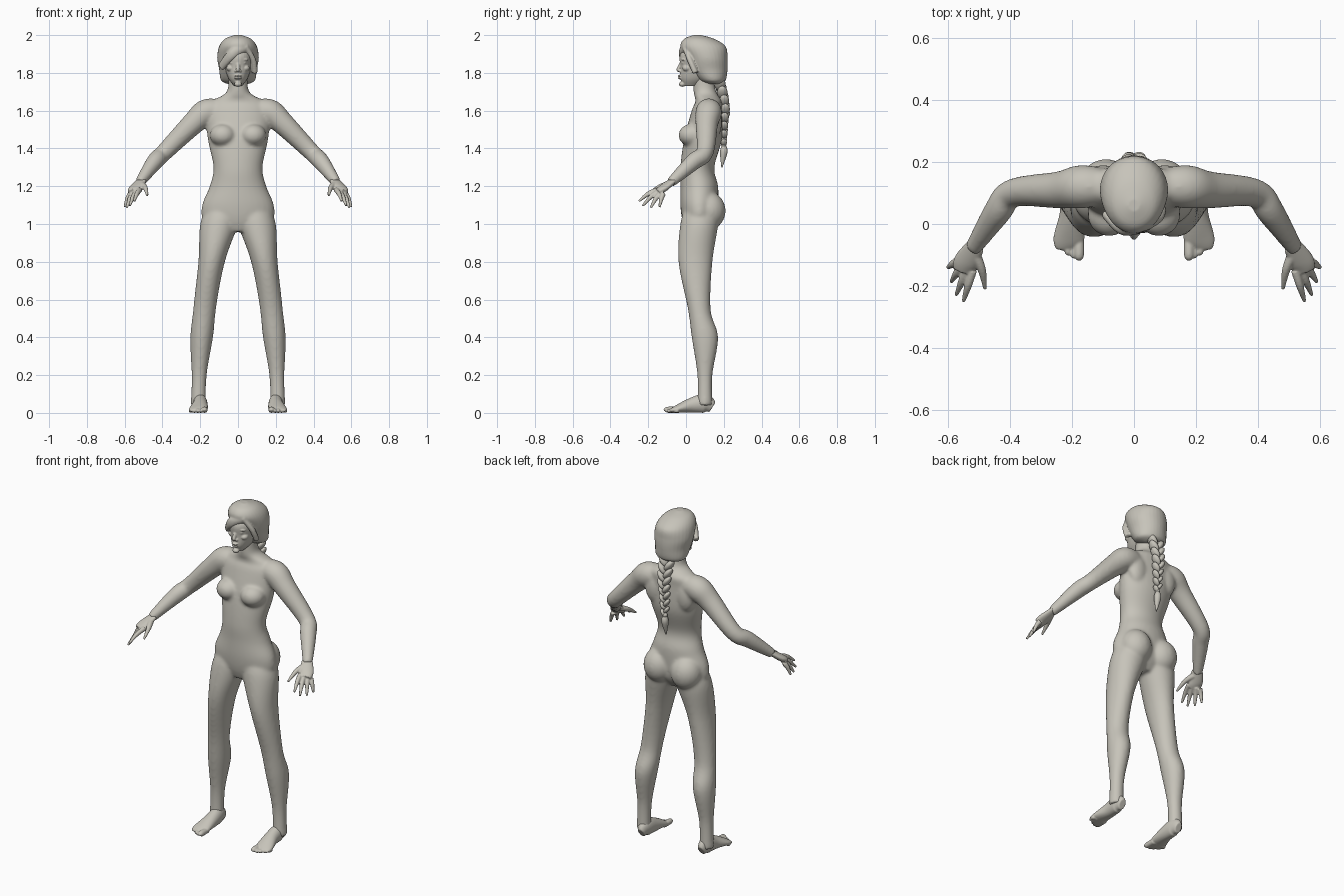
import bpy
import bmesh
from math import cos, sin, pi, radians
from mathutils import Matrix, Vector

cube = bpy.data.objects.get("Cube")
if cube:
    bpy.data.objects.remove(cube, do_unlink=True)

SIDES = {"left": 1, "right": -1}
clay = bpy.data.materials.new("warm_grey_clay")
clay.use_nodes = True
clay.diffuse_color = (.57, .55, .49, 1)
shader = clay.node_tree.nodes["Principled BSDF"]
shader.inputs["Base Color"].default_value = clay.diffuse_color


def refine(points, steps=6):
    """Pass a smooth curve through rows of numbers."""
    rows = [Vector(point) for point in points]
    rows = [rows[0], *rows, rows[-1]]
    result = []
    for before, start, end, after in zip(rows, rows[1:], rows[2:], rows[3:]):
        leave, arrive = (end - before) / 2, (after - start) / 2
        for step in range(steps):
            t = step / steps
            blend = t * t * (3 - 2 * t)
            result.append(start.lerp(end, blend)
                          + leave * (t * (1 - t) ** 2)
                          - arrive * (t * t * (1 - t)))
    result.append(rows[-1])
    return result


def skin(bm, centres, widths, depths, side, count=32):
    """Close a stack of elliptical rings into a solid."""
    loops = []
    for centre, width, depth in zip(centres, widths, depths):
        loop = []
        for corner in range(count):
            angle = 2 * pi * corner / count
            point = centre + width * cos(angle) + depth * sin(angle)
            loop.append(bm.verts.new((side * point.x, point.y, point.z)))
        loops.append(loop)
    for low, high in zip(loops, loops[1:]):
        for corner in range(count):
            previous = corner - 1
            bm.faces.new((low[previous], low[corner], high[corner], high[previous]))
    bm.faces.new(loops[0])
    bm.faces.new(loops[-1])


def stack(bm, sections, side=1, lean=lambda height: 0):
    """Loft level sections: height, y, half width, half depth."""
    rows = refine(sections)
    centres = [Vector((lean(z), y, z)) for z, y, width, depth in rows]
    widths = [Vector((width, 0, 0)) for z, y, width, depth in rows]
    depths = [Vector((0, depth, 0)) for z, y, width, depth in rows]
    skin(bm, centres, widths, depths, side)


def tube(bm, points, side=1, flat=1.0, grounded=False):
    """Loft along a path of x, y, z, radius; grounded tubes rest on the floor."""
    rows = refine(points)
    centres = [row.to_3d() for row in rows]
    widths, depths = [], []
    for index, row in enumerate(rows):
        ahead = centres[min(index + 1, len(rows) - 1)]
        behind = centres[max(index - 1, 0)]
        along = (ahead - behind).normalized()
        across = along.cross(Vector((0, 0, 1))).normalized()
        thickness = row.z if grounded else row.w * flat
        widths.append(across * row.w)
        depths.append(across.cross(along) * thickness)
    skin(bm, centres, widths, depths, side)


def blob(bm, centre, radii, tilt=0.0):
    """Ellipsoid, tilted about the y axis."""
    matrix = Matrix.Translation(centre) @ Matrix.Rotation(tilt, 4, "Y") @ Matrix.Diagonal((*radii, 1))
    bmesh.ops.create_uvsphere(bm, u_segments=24, v_segments=16, radius=1, matrix=matrix)


def finish(bm, name, voxel=None, smooth=3):
    """Turn the solids into one smooth object, merged if a voxel size is given."""
    bmesh.ops.recalc_face_normals(bm, faces=bm.faces)
    for face in bm.faces:
        face.smooth = True
    mesh = bpy.data.meshes.new(name)
    bm.to_mesh(mesh)
    bm.free()
    mesh.materials.append(clay)
    obj = bpy.data.objects.new(name, mesh)
    bpy.context.scene.collection.objects.link(obj)
    if voxel:
        remesh = obj.modifiers.new("merge", "REMESH")
        remesh.mode = "VOXEL"
        remesh.voxel_size = voxel
        remesh.use_smooth_shade = True
        relax = obj.modifiers.new("relax", "SMOOTH")
        relax.factor = .5
        relax.iterations = smooth


def leg_line(height):
    """Legs spread outward towards the floor."""
    return .21 - .11 * height ** 2


# Body: torso and neck, then bust, seat, shoulder blades, arms and legs
body = bmesh.new()
stack(body, [(.96, .06, .07, .06), (1.02, .07, .18, .09), (1.1, .07, .19, .1),
             (1.2, .07, .15, .1), (1.3, .06, .13, .09), (1.45, .09, .16, .1),
             (1.6, .11, .17, .08), (1.65, .12, .14, .07), (1.7, .1, .06, .06),
             (1.8, .09, .05, .05)])
for side in SIDES.values():
    blob(body, (side * .08, .03, 1.47), (.07, .07, .06))
    blob(body, (side * .09, .12, 1.07), (.09, .09, .1))
    blob(body, (side * .1, .15, 1.54), (.06, .04, .09))
    tube(body, [(.1, .12, 1.6, .06), (.17, .12, 1.59, .07), (.24, .11, 1.53, .06),
                (.39, .1, 1.38, .046), (.44, .04, 1.33, .045), (.52, -.08, 1.22, .027)], side)
    stack(body, [(.04, .1, .04, .04), (.2, .1, .04, .04), (.4, .1, .06, .07),
                 (.55, .07, .06, .06), (.8, .05, .07, .09), (1, .07, .1, .1),
                 (1.1, .08, .08, .08)], side, leg_line)
finish(body, "body", .008, 12)

for label, side in SIDES.items():
    # Hand: palm, thumb and a fan of four fingers
    hand = bmesh.new()
    tube(hand, [(.51, -.07, 1.23, .03), (.54, -.12, 1.19, .04), (.55, -.15, 1.17, .035)], side, .5)
    tube(hand, [(.51, -.1, 1.21, .017), (.49, -.15, 1.19, .013), (.48, -.21, 1.15, .006)], side)
    for finger in range(4):
        spread = finger / 3
        knuckle = Vector((.52, -.15, 1.18)).lerp(Vector((.57, -.12, 1.16)), spread)
        tip = Vector((.55, -.25, 1.12)).lerp(Vector((.6, -.14, 1.09)), spread)
        tip += (tip - knuckle) * sin(pi * spread) / 4
        middle = knuckle.lerp(tip, .5) + Vector((0, 0, .01))
        tube(hand, [(*knuckle, .014), (*middle, .012), (*tip, .006)], side)
    finish(hand, label + "_hand", .004)

    # Foot: heel, arch and five toes
    foot = bmesh.new()
    tube(foot, [(.2, .14, .03, .02), (.2, .1, .05, .035), (.2, .03, .04, .04),
                (.21, -.05, .02, .05), (.21, -.08, .01, .04)], side, grounded=True)
    for toe in range(5):
        radius = .011 if toe else .016
        across = .177 + .018 * toe
        reach = .003 * toe ** 2 - .11
        tube(foot, [(across, -.04, radius, radius), (across, reach + .01, radius, radius),
                    (across, reach, radius / 2, radius / 2)], side, grounded=True)
    finish(foot, label + "_foot", .004)

# Head: skull and jaw, then nose, lips, chin, nostrils, brows, eyes and cheeks
head = bmesh.new()
stack(head, [(1.73, .03, .02, .04), (1.77, .05, .05, .08), (1.83, .07, .07, .1),
             (1.9, .08, .08, .11), (1.97, .08, .04, .05)])
tube(head, [(0, -.01, 1.87, .01), (0, -.03, 1.84, .01), (0, -.04, 1.815, .012)])
blob(head, (0, -.04, 1.815), (.01, .01, .01))
for lip in (1.772, 1.784):
    blob(head, (0, -.03, lip), (.02, .013, .006))
blob(head, (0, -.02, 1.74), (.02, .017, .014))
for side in SIDES.values():
    blob(head, (side * .012, -.03, 1.81), (.008, .01, .007))
    blob(head, (side * .03, -.01, 1.872), (.026, .016, .007), side * radians(6))
    blob(head, (side * .03, -.01, 1.853), (.014, .014, .007))
    blob(head, (side * .04, .005, 1.825), (.022, .024, .018))
finish(head, "head", .0035)

# Hair: rounded bob framing the face, with a swept fringe
hair = bmesh.new()
stack(hair, [(1.74, .15, .05, .03), (1.76, .14, .09, .07), (1.82, .12, .1, .1),
             (1.88, .11, .11, .11), (1.94, .09, .1, .12), (1.98, .07, .07, .08),
             (2, .06, .02, .02)])
tube(hair, [(.05, 0, 1.94, .015), (-.03, -.02, 1.9, .018), (-.09, .03, 1.83, .015)], flat=1.5)
tube(hair, [(.04, -.01, 1.94, .012), (.08, .02, 1.87, .015), (.09, .05, 1.8, .015)])
finish(hair, "hair", .005, 5)

# Braid: alternating plump strands, a tie and a loose tuft
braid = bmesh.new()
STRANDS = 15
for strand in range(STRANDS):
    fall = strand / STRANDS
    side = -1 if strand % 2 else 1
    size = 1 - fall / 2
    centre = (side * .02 * size, .18 + .03 * sin(pi * fall), 1.74 - .33 * fall)
    if fall > .5:
        centre = (centre[0], .21 - .01 * fall, centre[2])
    blob(braid, centre, (.02 * size, .03 * size, .043 * size), side * radians(36))
blob(braid, (0, .2, 1.42), (.014, .014, .014))
stack(braid, [(1.42, .2, .01, .01), (1.38, .2, .02, .02), (1.3, .19, .003, .003)])
finish(braid, "braid")
